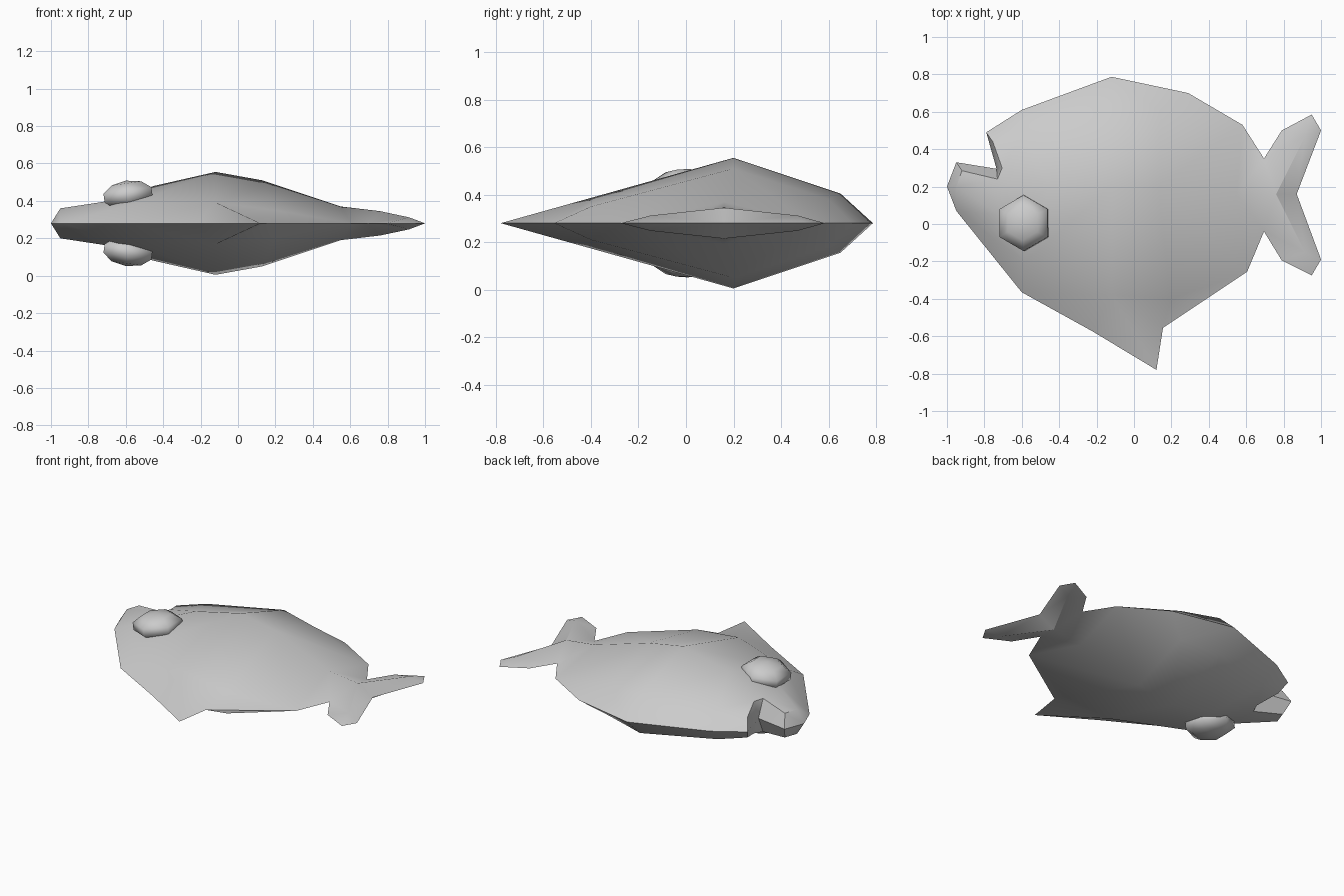
import bpy, bmesh, math
from mathutils import Vector, Matrix
from mathutils.geometry import delaunay_2d_cdt

if "Cube" in bpy.data.objects:
    bpy.data.objects.remove(bpy.data.objects["Cube"])

MID = 0.28  # height of the symmetry plane

# Silhouette of the fish: back, tail, belly fin, jaw, mouth notch
outline = [(-.79, .49), (-.6, .61), (-.12, .787), (.29, .70), (.58, .53), (.695, .35),
           (.79, .5), (.95, .585), (1, .5), (.87, .16), (1, -.19), (.95, -.275),
           (.79, -.195), (.695, -.04), (.605, -.255), (.155, -.555), (.12, -.78),
           (-.22, -.575), (-.6, -.365), (-.95, .07), (-1, .2), (-.95, .33), (-.735, .295)]

# Relief points (x, y, half thickness), grouped as ridge lines
ridges = [
    # lips
    [(-.755, .44, .065), (-.705, .30, .105), (-.64, .2, .125), (-.73, .24, .11), (-.92, .285, .08)],
    # spine of the flank, through to the tail root
    [(-.45, .2, .2), (-.12, .2, .275), (.13, .2, .23), (.55, .16, .09), (.76, .16, .065)],
    # edge of the back
    [(-.58, .5, .1), (-.12, .65, .125), (.14, .6, .1)],
    # belly, above the fin
    [(-.12, .2, .275), (-.12, -.38, .112), (.12, -.78, 0)],
    [(-.12, -.38, .112), (.2, -.40, .07)],
    # tail lobes
    [(.76, .16, .065), (.915, .47, .032)],
    [(.76, .16, .065), (.915, -.15, .032)],
    # cheek
    [(-.95, .2, .08), (-.72, .05, .115)],
    [(-.58, -.2, .1)],
]


def finish(bm, name, angle):
    bmesh.ops.recalc_face_normals(bm, faces=bm.faces)
    me = bpy.data.meshes.new(name)
    bm.to_mesh(me)
    bm.free()
    ob = bpy.data.objects.new(name, me)
    bpy.context.collection.objects.link(ob)
    bpy.ops.object.select_all(action='DESELECT')
    ob.select_set(True)
    bpy.context.view_layer.objects.active = ob
    bpy.ops.object.shade_smooth_by_angle(angle=math.radians(angle))
    return ob


# Body: triangulated relief, mirrored across the middle plane
points = [(x, y, 0) for x, y in outline]
n = len(points)
edges = [(i, (i + 1) % n) for i in range(n)]
for ridge in ridges:
    ids = []
    for p in ridge:
        if p not in points:
            points.append(p)
        ids.append(points.index(p))
    edges += list(zip(ids, ids[1:]))
flat, _, tris, orig, _, _ = delaunay_2d_cdt(
    [Vector(p[:2]) for p in points], edges, [list(range(n))], 1, 1e-5)
bm = bmesh.new()
for side in (1, -1):
    vs = [bm.verts.new((v.x, v.y, MID + side * (points[o[0]][2] if o else 0)))
          for v, o in zip(flat, orig)]
    for t in tris:
        bm.faces.new([vs[i] for i in t])
bmesh.ops.remove_doubles(bm, verts=bm.verts, dist=1e-4)
finish(bm, "fish_body", 42)

# Eyes: squashed six-sided domes on both flanks
for side, name in ((1, "eye_upper"), (-1, "eye_lower")):
    bm = bmesh.new()
    bmesh.ops.create_uvsphere(bm, u_segments=6, v_segments=5, radius=1)
    bmesh.ops.transform(bm, verts=bm.verts, matrix=(
        Matrix.Translation((-.588, .005, MID + side * .152))
        @ Matrix.Rotation(math.radians(-8 * side), 4, 'Y')
        @ Matrix.Diagonal((.157, .157, .077, 1))))
    finish(bm, name, 60)
